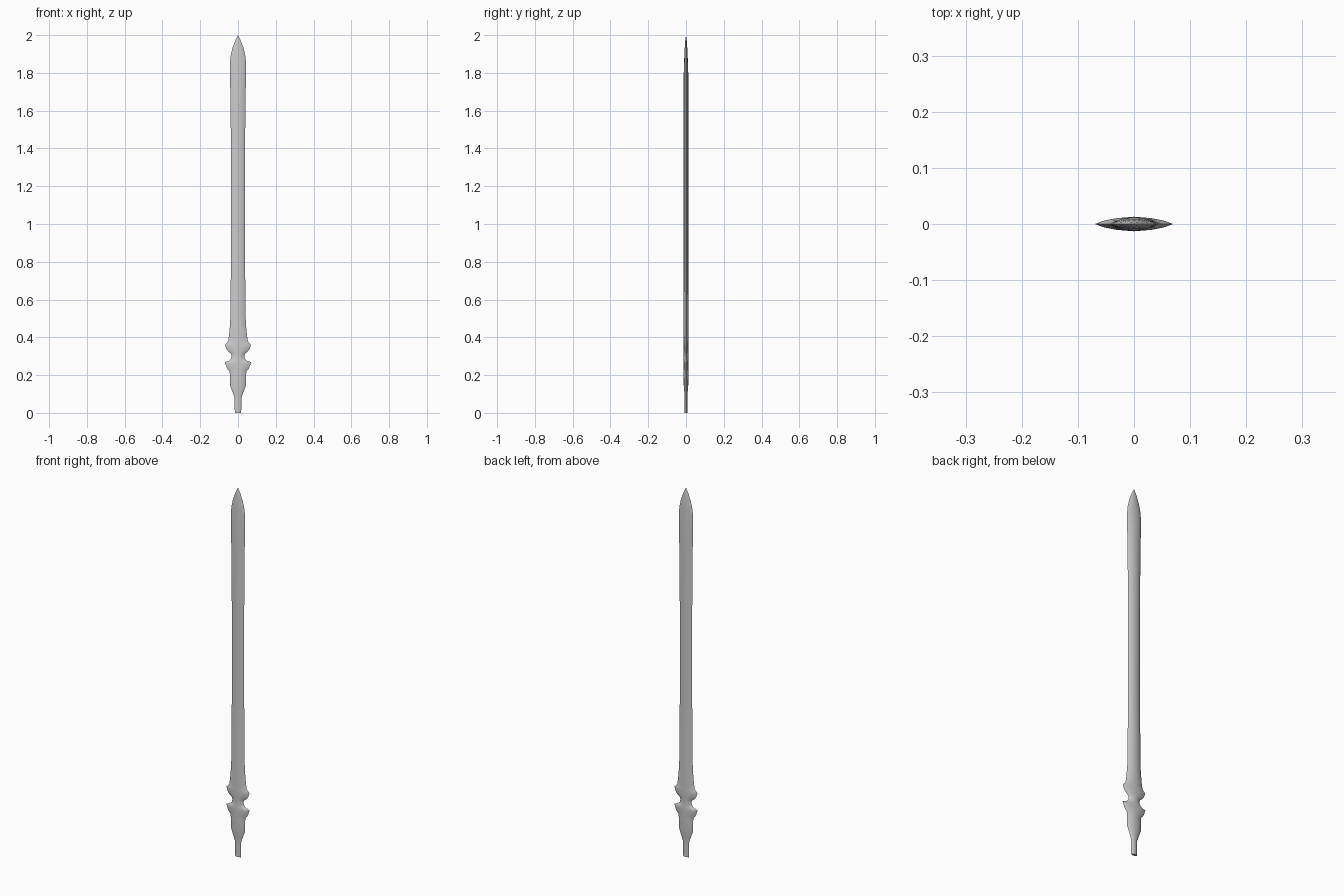
import bpy, bmesh

# Blade outline from tang to tip: height, half width, half thickness
STATIONS = [
    (0.0, .017, .007), (.08, .018, .007), (.11, .029, .009), (.145, .042, .012),
    (.20, .043, .013), (.222, .045, .013), (.232, .056, .013), (.245, .062, .013),
    (.256, .066, .013), (.268, .070, .013), (.272, .060, .013), (.277, .046, .013),
    (.288, .036, .013), (.303, .033, .013), (.315, .039, .013), (.325, .052, .013),
    (.338, .061, .013), (.348, .065, .013), (.362, .069, .013), (.369, .060, .013),
    (.380, .052, .013), (.415, .047, .013), (.47, .042, .013), (.52, .040, .013),
    (.75, .038, .012), (1.0, .036, .012), (1.3, .037, .012), (1.6, .039, .012),
    (1.72, .041, .012), (1.80, .043, .012), (1.85, .043, .010), (1.89, .039, .009),
    (1.93, .030, .007), (1.97, .015, .004),
]
# Lens cross-section: fraction of half width, fraction of half thickness
QUARTER = [(1, 0), (.75, .47), (.45, .80), (0, 1)]
HALF = QUARTER + [(-x, y) for x, y in QUARTER[-2::-1]]
RING = HALF + [(x, -y) for x, y in HALF[-2:0:-1]]


def loft(name, stations, tip_z):
    bm = bmesh.new()
    rings = [[bm.verts.new((x * w, y * t, z)) for x, y in RING] for z, w, t in stations]
    n = len(RING)
    for a, b in zip(rings, rings[1:]):
        for i in range(n):
            j = (i + 1) % n
            bm.faces.new((a[i], a[j], b[j], b[i]))
    # Flat tang end and pointed tip
    bm.faces.new(rings[0][::-1])
    tip = bm.verts.new((0, 0, tip_z))
    for i in range(n):
        bm.faces.new((rings[-1][i], rings[-1][(i + 1) % n], tip))
    bmesh.ops.recalc_face_normals(bm, faces=bm.faces[:])
    mesh = bpy.data.meshes.new(name)
    bm.to_mesh(mesh)
    bm.free()
    obj = bpy.data.objects.new(name, mesh)
    bpy.context.collection.objects.link(obj)
    return obj


# Blade with tang and barbed collar
blade = loft("blade", STATIONS, 2.0)
bpy.context.view_layer.objects.active = blade
blade.select_set(True)
bpy.ops.object.shade_smooth_by_angle(angle=0.5)
